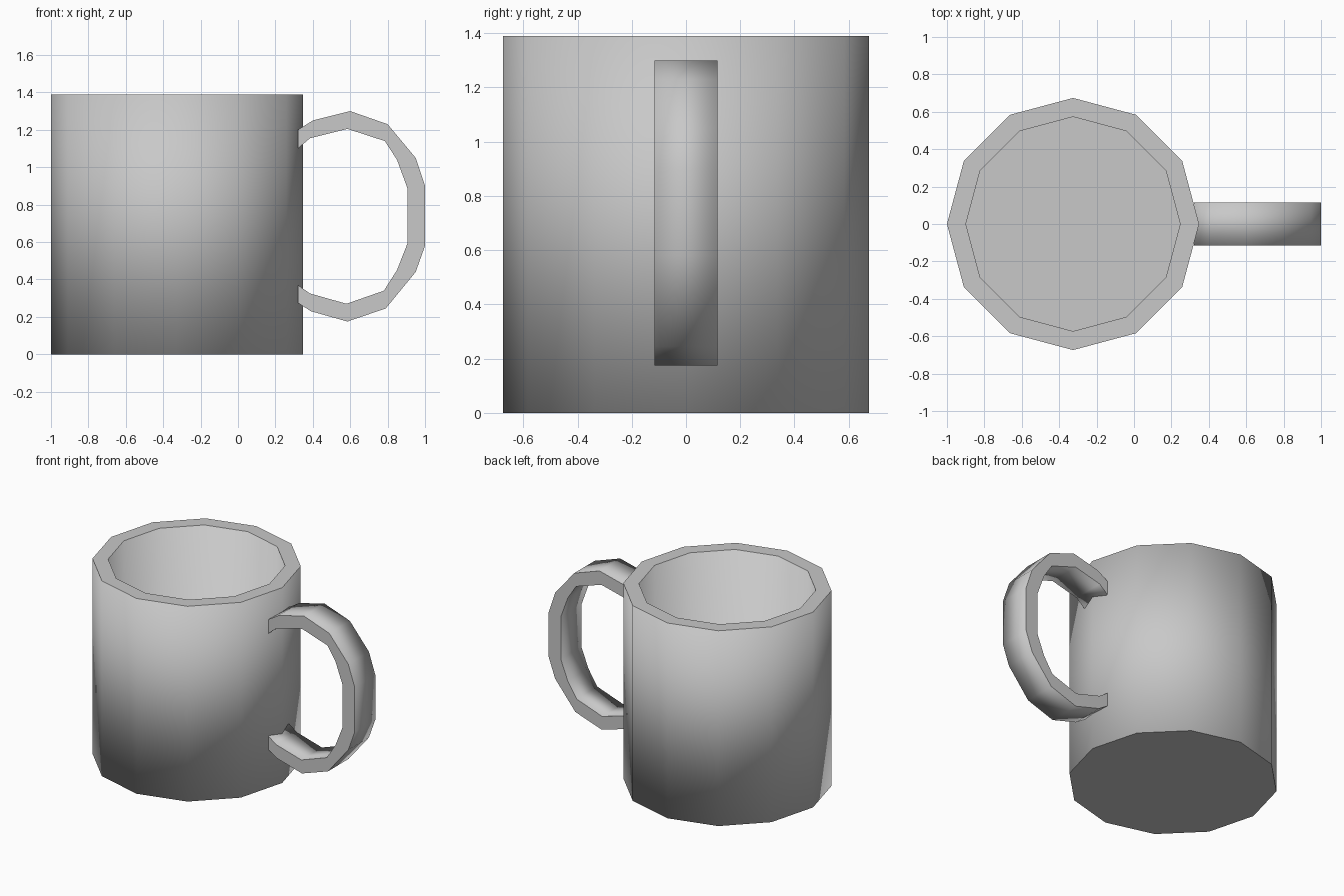
import bpy
import bmesh
from math import cos, sin, tau

if "Cube" in bpy.data.objects:
    bpy.data.objects.remove(bpy.data.objects["Cube"])

# Single plain grey material
grey = bpy.data.materials.new("light grey")
grey.use_nodes = True
colour = (0.58, 0.58, 0.58, 1)
grey.diffuse_color = colour
grey.node_tree.nodes["Principled BSDF"].inputs["Base Color"].default_value = colour


def finish(name, bm, is_flat):
    """Make the object: flat caps, and walls that blend softly into them."""
    bmesh.ops.recalc_face_normals(bm, faces=bm.faces)
    for face in bm.faces:
        face.smooth = not is_flat(face)
    mesh = bpy.data.meshes.new(name)
    bm.to_mesh(mesh)
    bm.free()
    mesh.materials.append(grey)
    normals = []
    for poly in mesh.polygons:
        for index in poly.vertices:
            soft = mesh.vertices[index].normal
            normals.append(tuple(soft if poly.use_smooth else poly.normal))
    mesh.normals_split_custom_set(normals)
    obj = bpy.data.objects.new(name, mesh)
    bpy.context.collection.objects.link(obj)
    return obj


def bridge(bm, ring_a, ring_b):
    """Join two equal closed rings with quads."""
    for i in range(len(ring_a)):
        j = (i + 1) % len(ring_a)
        bm.faces.new((ring_a[i], ring_a[j], ring_b[j], ring_b[i]))


# Cup: twelve-sided wall, flat rim, recessed floor
SIDES, CENTRE, HEIGHT, FLOOR = 12, -0.326, 1.39, 0.1
OUTER, INNER = 0.674, 0.573
bm = bmesh.new()
rings = []
for radius, z in ((OUTER, 0), (OUTER, HEIGHT), (INNER, HEIGHT), (INNER, FLOOR)):
    rings.append([bm.verts.new((CENTRE + radius * cos(tau * i / SIDES),
                                radius * sin(tau * i / SIDES), z))
                  for i in range(SIDES)])
for lower, upper in zip(rings, rings[1:]):
    bridge(bm, lower, upper)
bm.faces.new(rings[0])
bm.faces.new(rings[-1])
finish("cup", bm, lambda face: abs(face.normal.z) > 0.5)

# Handle: flat-sided band following an outer and an inner outline (x, z)
outer = [(0.32, 1.20), (0.40, 1.25), (0.60, 1.30), (0.80, 1.23),
         (0.95, 1.05), (1.0, 0.90), (1.0, 0.58), (0.95, 0.44),
         (0.79, 0.245), (0.585, 0.175), (0.39, 0.23), (0.32, 0.275)]
inner = [(0.32, 1.10), (0.385, 1.155), (0.585, 1.205), (0.785, 1.14),
         (0.85, 1.04), (0.905, 0.89), (0.905, 0.59), (0.85, 0.45),
         (0.78, 0.34), (0.58, 0.27), (0.385, 0.325), (0.32, 0.37)]
HALF = 0.116
bm = bmesh.new()
sections = []
for (ox, oz), (ix, iz) in zip(outer, inner):
    corners = ((ox, -HALF, oz), (ox, HALF, oz), (ix, HALF, iz), (ix, -HALF, iz))
    sections.append([bm.verts.new(corner) for corner in corners])
for start, end in zip(sections, sections[1:]):
    bridge(bm, start, end)
bm.faces.new(sections[0])
bm.faces.new(sections[-1])
finish("handle", bm, lambda face: abs(face.normal.y) > 0.5 or face.normal.x < -0.99
       and face.calc_center_median().x < 0.33)
